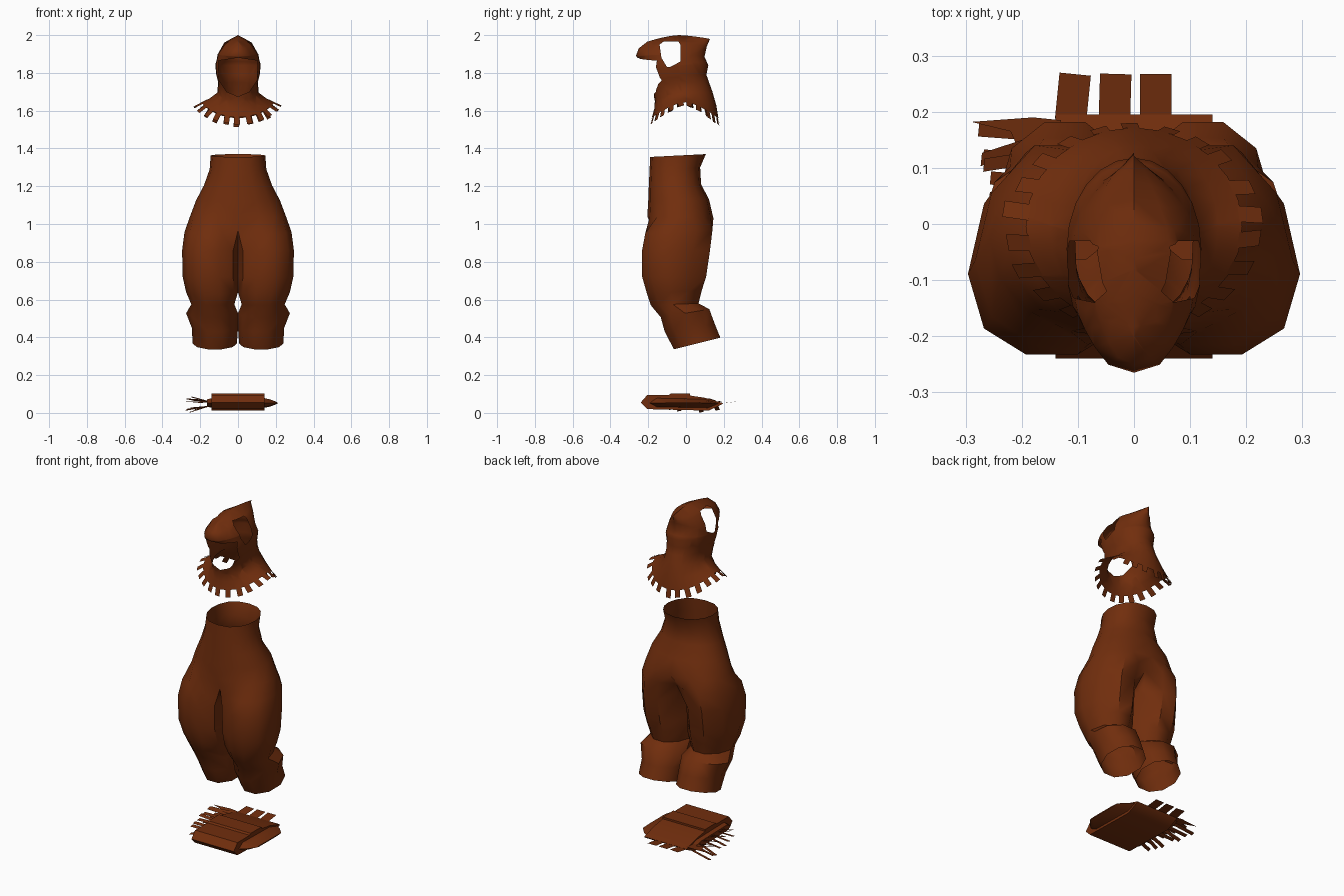
import bpy, bmesh, math, random
from mathutils import Vector

if "Cube" in bpy.data.objects:
    bpy.data.objects.remove(bpy.data.objects["Cube"])

random.seed(4)
brown = bpy.data.materials.new("brown_cloth")
brown.diffuse_color = (0.165, 0.027, 0.004, 1)
brown.use_nodes = True
brown.node_tree.nodes["Principled BSDF"].inputs["Base Color"].default_value = brown.diffuse_color


def finish(name, bm, smooth=None):
    mesh = bpy.data.meshes.new(name)
    bm.to_mesh(mesh)
    bm.free()
    ob = bpy.data.objects.new(name, mesh)
    bpy.context.collection.objects.link(ob)
    mesh.materials.append(brown)
    if smooth:
        bpy.ops.object.select_all(action='DESELECT')
        ob.select_set(True)
        bpy.context.view_layer.objects.active = ob
        bpy.ops.object.shade_smooth_by_angle(angle=math.radians(smooth))
    return ob


def bridge(bm, lower, upper, closed):
    n = len(lower)
    for i in range(n if closed else n - 1):
        j = (i + 1) % n
        bm.faces.new((lower[i], lower[j], upper[j], upper[i]))


def spow(v, p):
    return math.copysign(abs(v) ** p, v)


def tilt(z_front, z_back, y, yf, yb):
    return z_front + (z_back - z_front) * (y - yf) / (yb - yf)


# Trousers: one half, waist to crotch as half rings, then a leg tube open at the hem
bm = bmesh.new()
waist = [(1.355, 1.37, .145, -.19, .105), (1.28, 1.3, .15, -.193, .075),
         (1.2, 1.21, .18, -.197, .08), (1.12, 1.13, .222, -.2, .122),
         (1.04, 1.03, .256, -.205, .145)]
# last value pushes the widest point towards the front
leg = [(.95, .97, -.02, .28, -.222, .152, .03), (.86, .86, 0, .293, -.238, .14, .04),
       (.72, .72, 0, .29, -.238, .118, .03), (.63, .65, 0, .272, -.212, .093, .02),
       (.57, .58, .022, .245, -.192, .074, .01), (.505, .55, 0, .272, -.14, .13, 0),
       (.43, .47, .002, .242, -.12, .16, 0), (.335, .40, .008, .238, -.07, .188, 0)]
prev = None
for zf, zb, rx, yf, yb in waist:
    ring = []
    for k in range(9):
        a = math.radians(-90 + 22.5 * k)
        y = (yf + yb) / 2 + (yb - yf) / 2 * math.sin(a)
        x = rx * spow(math.cos(a), .85) if 0 < k < 8 else 0
        ring.append(bm.verts.new((x, y, tilt(zf, zb, y, yf, yb))))
    if prev:
        bridge(bm, ring, prev, False)
    prev = ring
for n, (zf, zb, xi, xo, yf, yb, skew) in enumerate(leg):
    ring = []
    for k in range(10):
        a = math.radians(-144 + 36 * k)
        s = math.sin(a)
        y = (yf + yb) / 2 + (yb - yf) / 2 * s - skew * (1 - s * s)
        x = max(0, (xi + xo) / 2 + (xo - xi) / 2 * math.cos(a) * 1.02)
        z = tilt(zf, zb, y, yf, yb)
        if n == 0 and k in (0, 8, 9):
            x = 0
            y = {0: -.17, 8: .095, 9: -.04}[k]
            z = .93 if k == 9 else .965
        ring.append(bm.verts.new((x, y, z)))
    if n == 0:
        bridge(bm, ring[:9], prev, False)
    else:
        bridge(bm, ring, prev, True)
    prev = ring
trousers = finish("trousers", bm, 42)
mirror = trousers.modifiers.new("mirror", 'MIRROR')
mirror.merge_threshold = 0.0005


# Hood and cowl: width, front y, back y, front/side/back z, front squareness, peak
rows = [(.193, -.18, .172, 1.565, 1.645, 1.56, 1, 0), (.15, -.168, .16, 1.61, 1.665, 1.63, .95, 0),
        (.11, -.165, .14, 1.65, 1.695, 1.70, .85, 0), (.105, -.172, .122, 1.69, 1.75, 1.75, .7, 0),
        (.115, -.185, .108, 1.76, 1.79, 1.79, .65, 0), (.12, -.205, .118, 1.82, 1.84, 1.84, .65, 0),
        (.110, -.215, .098, 1.89, 1.90, 1.885, .65, .05), (.075, -.215, .11, 1.93, 1.96, 1.94, .75, .035),
        (0, -.205, .127, 1.965, 2.0, 1.98, 1, 0)]


def hood_point(row, a):
    rx, yf, yb, zf, zs, zb, p, peak = row
    s = math.sin(a)
    if s > 0:
        p = 1
    y = (yf + yb) / 2 + (yb - yf) / 2 * spow(s, p) - peak * max(0, -s) ** 7
    z = zs + ((zf if s < 0 else zb) - zs) * abs(s) ** 1.5
    return Vector((rx * spow(math.cos(a), p), y, z))


def cut_hole(bm, axis, poly, inside):
    """Slice along each side of a convex outline, then drop the faces within."""
    u = 1 - axis
    sides = []
    for i, p in enumerate(poly):
        q = poly[(i + 1) % len(poly)]
        co, no = [0, 0, p[1]], [0, 0, p[0] - q[0]]
        co[u], no[u] = p[0], q[1] - p[1]
        sides.append((Vector(co), Vector(no).normalized()))
    for co, no in sides:
        fs = [f for f in bm.faces if inside(f.calc_center_median())]
        geom = set(fs)
        for f in fs:
            geom.update(f.edges)
            geom.update(f.verts)
        bmesh.ops.bisect_plane(bm, geom=list(geom), plane_co=co, plane_no=no, dist=1e-5)
    dead = []
    for f in bm.faces:
        c = f.calc_center_median()
        if inside(c) and all((c - co).dot(no) < 0 for co, no in sides):
            dead.append(f)
    bmesh.ops.delete(bm, geom=dead, context='FACES')


bm = bmesh.new()
angles = [2 * math.pi * i / 24 for i in range(24)]
prev = None
for row in rows:
    ring = [bm.verts.new(hood_point(row, a)) for a in angles]
    if prev:
        bridge(bm, prev, ring, True)
    prev = ring
bmesh.ops.remove_doubles(bm, verts=bm.verts, dist=0.001)
# Face opening
cut_hole(bm, 1, [(0, 1.675), (.06, 1.70), (.1, 1.76), (.104, 1.865), (0, 1.88),
                 (-.104, 1.865), (-.1, 1.76), (-.06, 1.70)], lambda c: c.y < -.05 and c.z < 1.9)
# Ear openings on both sides
cut_hole(bm, 0, [(-.10, 1.83), (-.08, 1.833), (-.03, 1.86), (-.03, 1.95), (-.04, 1.965),
                 (-.12, 1.965), (-.14, 1.95), (-.13, 1.88)], lambda c: abs(c.x) > .01)
finish("hood", bm, 60)


def add_tab(bm, base, along, out, width, length):
    w = along.normalized() * width / 2
    o = out.normalized() * length
    bm.faces.new([bm.verts.new(v) for v in (base - w, base + w, base + o + w, base + o - w)])


# Cut fringe around the cowl hem
bm = bmesh.new()
for i in range(22):
    a = 2 * math.pi * (i + .5 + random.uniform(-.12, .12)) / 22
    p = hood_point(rows[0], a)
    along = hood_point(rows[0], a + .05) - hood_point(rows[0], a - .05)
    out = p - hood_point(rows[1], a) + along * random.uniform(-.3, .3)
    add_tab(bm, p - out.normalized() * .006, along, out, .03, random.uniform(.042, .055))
finish("hood_fringe", bm)


# Folded cloth on the ground: side profile lofted across x
def prism(name, profile, stations):
    bm = bmesh.new()
    prev = None
    for x, sy, sz in stations:
        ring = [bm.verts.new((x, y * sy, .052 + (z - .052) * sz)) for y, z in profile]
        if prev:
            bridge(bm, prev, ring, True)
        else:
            bm.faces.new(ring[::-1])
        prev = ring
    bm.faces.new(prev)
    bmesh.ops.recalc_face_normals(bm, faces=bm.faces)
    return finish(name, bm, 30)


prism("folded_cloth", [(-.24, .055), (-.205, .02), (.12, .012), (.19, .045), (.195, .052),
                       (.10, .08), (.02, .092), (.02, .103), (-.08, .103), (-.09, .095),
                       (-.205, .095)], [(-.14, 1, 1), (.14, 1, 1)])
layer = [(-.20, .052), (-.16, .03), (.12, .025), (.18, .05), (.10, .075), (-.16, .08)]
prism("right_fold", layer, [(.13, 1, 1), (.17, .85, .7), (.21, .6, .12)])
prism("left_fold", layer, [(-.13, 1, 1), (-.165, .95, .7)])

# Fringe of the folded cloth: wide tabs at the back, narrow strips on the left
bm = bmesh.new()
for x, lean in ((-.113, -.1), (-.035, -.03), (.039, 0)):
    add_tab(bm, Vector((x, .185, .05)), Vector((1, lean, 0)), Vector((-lean, 1, .12)), .056, .083)
for z, lean in ((.035, -.2), (.06, .2)):
    for k in range(7):
        y = -.11 + .045 * k + random.uniform(-.008, .008)
        out = Vector((-1, random.uniform(-.35, .1), lean + random.uniform(-.12, .12)))
        add_tab(bm, Vector((-.155, y, z)), Vector((.1, 1, .2)), out, .024, .07 + .009 * k)
# flat corner of the left layer
bm.faces.new([bm.verts.new(v) for v in ((-.13, .185, .06), (-.18, .19, .062), (-.29, .182, .06),
                                        (-.22, .165, .055), (-.2, .12, .052), (-.13, .1, .06))])
finish("cloth_fringe", bm)
